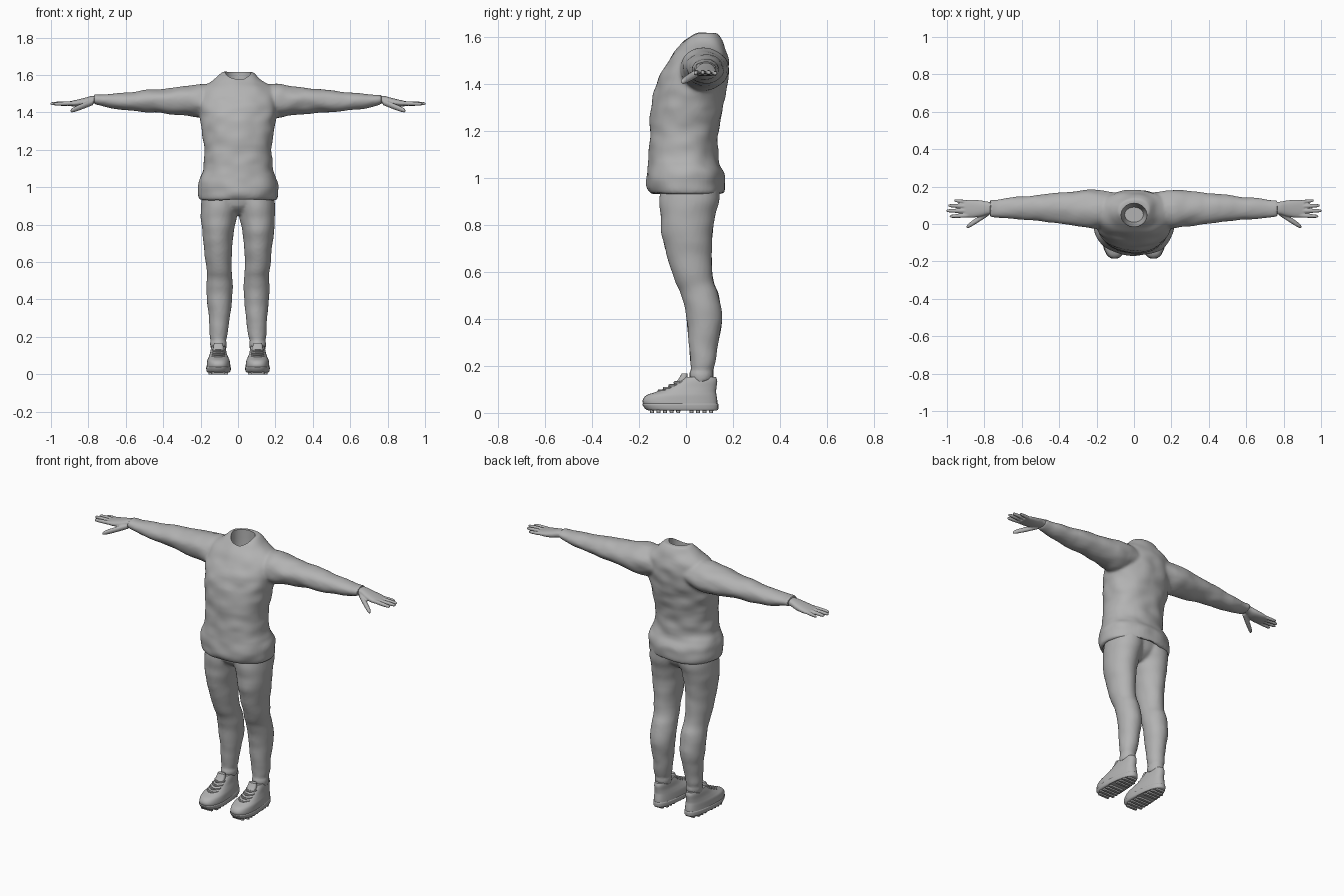
import bpy, bmesh, math
from mathutils import Vector, noise

cube = bpy.data.objects.get("Cube")
if cube:
    bpy.data.objects.remove(cube, do_unlink=True)

grey = bpy.data.materials.new("plain grey")
grey.use_nodes = True
colour = (0.45, 0.45, 0.45, 1)
grey.diffuse_color = colour
for node in grey.node_tree.nodes:
    if node.type == 'BSDF_PRINCIPLED':
        node.inputs["Base Color"].default_value = colour
        node.inputs["Roughness"].default_value = 0.8


def resample(rings, steps=4):
    """Pass a smooth spline through the cross-sections."""
    dense = []
    last = len(rings) - 1
    for i in range(last):
        a, b, c, d = (rings[max(0, min(last, i + k))] for k in (-1, 0, 1, 2))
        for s in range(steps):
            t = s / steps
            dense.append([q + t / 2 * (r - p + t * (2*p - 5*q + 4*r - w + t * (3*(q - r) + w - p)))
                          for p, q, r, w in zip(a, b, c, d)])
    dense.append(list(rings[-1]))
    return dense


def loft(bm, axis, rings, power=1.0, count=32, side=1):
    """Closed body through rings of (position, low u, high u, low v, high v)."""
    loops = []
    for t, u0, u1, v0, v1 in resample(rings):
        loop = []
        for k in range(count):
            angle = math.tau * k / count
            c, s = math.cos(angle), math.sin(angle)
            u = (u0 + u1) / 2 + (u1 - u0) / 2 * math.copysign(abs(c) ** power, c)
            v = (v0 + v1) / 2 + (v1 - v0) / 2 * math.copysign(abs(s) ** power, s)
            co = (side * t, u, v) if axis == 'x' else (side * u, v, t)
            loop.append(bm.verts.new(co))
        loops.append(loop)
    for low, high in zip(loops, loops[1:]):
        for k in range(count):
            j = (k + 1) % count
            bm.faces.new((low[k], low[j], high[j], high[k]))
    bm.faces.new(loops[0][::-1])
    bm.faces.new(loops[-1])


def make_object(name, bm):
    bmesh.ops.recalc_face_normals(bm, faces=bm.faces[:])
    mesh = bpy.data.meshes.new(name)
    bm.to_mesh(mesh)
    bm.free()
    ob = bpy.data.objects.new(name, mesh)
    bpy.context.collection.objects.link(ob)
    return ob


def bake(ob):
    """Turn the modifier stack into plain mesh."""
    bpy.context.view_layer.update()
    graph = bpy.context.evaluated_depsgraph_get()
    mesh = bpy.data.meshes.new_from_object(ob.evaluated_get(graph))
    ob.modifiers.clear()
    ob.data = mesh


def fuse(ob, voxel, rounds):
    """Blend overlapping bodies into one smooth skin."""
    remesh = ob.modifiers.new("fuse", 'REMESH')
    remesh.mode = 'VOXEL'
    remesh.voxel_size = voxel
    soften = ob.modifiers.new("soften", 'SMOOTH')
    soften.factor = 0.5
    soften.iterations = rounds
    bake(ob)


def wrinkle(ob, amount, scale):
    """Shallow cloth folds along the surface normals."""
    moves = [v.normal * amount * noise.noise(Vector(a * b for a, b in zip(v.co, scale)))
             for v in ob.data.vertices]
    for v, move in zip(ob.data.vertices, moves):
        v.co += move


def carve(ob, name, rings):
    bm = bmesh.new()
    loft(bm, 'z', rings)
    cutter = make_object(name, bm)
    cutter.hide_render = True
    cut = ob.modifiers.new("carve", 'BOOLEAN')
    cut.operation = 'DIFFERENCE'
    cut.object = cutter
    bake(ob)
    bpy.data.objects.remove(cutter, do_unlink=True)


def finish(ob, angle=40):
    ob.data.materials.clear()
    ob.data.materials.append(grey)
    for other in bpy.context.selected_objects:
        other.select_set(False)
    ob.select_set(True)
    bpy.context.view_layer.objects.active = ob
    bpy.ops.object.shade_smooth_by_angle(angle=math.radians(angle))


# Sweater: torso and both sleeves, with open neck and hem
torso = [(.932, .207, -.152, .162), (.96, .215, -.165, .167), (1.02, .214, -.167, .163),
         (1.06, .2, -.161, .142), (1.1, .187, -.157, .133), (1.2, .179, -.153, .14),
         (1.3, .193, -.146, .156), (1.4, .206, -.126, .176), (1.47, .21, -.09, .18),
         (1.52, .2, -.056, .176), (1.565, .14, -.026, .162), (1.615, .08, .025, .132)]
sleeve = [(.1, 0, .17, 1.4, 1.54), (.2, -.026, .182, 1.374, 1.551), (.27, -.016, .18, 1.382, 1.543),
          (.35, -.005, .17, 1.392, 1.532), (.45, .007, .161, 1.4, 1.523), (.55, .019, .152, 1.407, 1.51),
          (.65, .029, .142, 1.417, 1.502), (.73, .036, .132, 1.433, 1.494), (.768, .04, .129, 1.443, 1.497)]
bm = bmesh.new()
loft(bm, 'z', [(z, -w, w, front, back) for z, w, front, back in torso], power=.9, count=48)
for side in (1, -1):
    loft(bm, 'x', sleeve, side=side)
sweater = make_object("sweater", bm)
fuse(sweater, .009, 4)
wrinkle(sweater, .007, (11, 11, 17))
carve(sweater, "neck_cutter", [(1.4, -.05, .05, .01, .09), (1.52, -.066, .066, -.012, .108),
                               (1.7, -.07, .07, -.016, .112)])
carve(sweater, "hem_cutter", [(.9, -.2, .2, -.146, .154), (.965, -.2, .2, -.146, .154)])
finish(sweater)

# Trousers: two legs joined by the pelvis
leg = [(.135, .062, .146, .02, .112), (.165, .059, .15, .014, .12), (.18, .063, .146, .021, .117),
       (.21, .055, .152, .018, .124), (.3, .044, .156, .011, .137), (.4, .031, .167, .002, .154),
       (.5, .029, .167, -.019, .14), (.56, .035, .169, -.046, .117), (.65, .034, .179, -.076, .11),
       (.75, .024, .191, -.101, .112), (.85, .006, .199, -.111, .127), (.91, -.01, .199, -.112, .143),
       (.97, -.02, .19, -.11, .143)]
pelvis = [(.855, -.05, .05, -.05, .07), (.9, -.14, .14, -.1, .12), (.97, -.18, .18, -.11, .14)]
bm = bmesh.new()
loft(bm, 'z', pelvis)
for side in (1, -1):
    loft(bm, 'z', leg, side=side)
trousers = make_object("trousers", bm)
fuse(trousers, .009, 3)
wrinkle(trousers, .004, (9, 9, 15))
finish(trousers)

# Hands: palm, four fingers and a thumb
palm = [(.74, .052, .117, 1.45, 1.488), (.78, .051, .119, 1.445, 1.488), (.82, .04, .126, 1.435, 1.478),
        (.87, .034, .13, 1.432, 1.466), (.91, .039, .125, 1.435, 1.457)]
# start x, start y, start z, end x, end y, end z, radius
digits = [(.88, .046, 1.449, .986, .041, 1.445, .0105), (.88, .07, 1.449, 1.004, .071, 1.447, .0105),
          (.88, .093, 1.449, .993, .099, 1.446, .0105), (.87, .115, 1.447, .962, .126, 1.443, .0095),
          (.775, .062, 1.455, .895, -.016, 1.408, .0155)]
for side, name in ((1, "left_hand"), (-1, "right_hand")):
    bm = bmesh.new()
    loft(bm, 'x', palm, power=.85, side=side)
    for *start, radius in digits:
        a, b = Vector(start[:3]), Vector(start[3:])
        rings = []
        for t, swell in ((0, 1), (.4, 1.05), (.75, .95), (.93, .75), (1, .35)):
            p, r = a.lerp(b, t), radius * swell
            rings.append((p.x, p.y - r, p.y + r, p.z - r, p.z + r))
        loft(bm, 'x', rings, count=16, side=side)
    hand = make_object(name, bm)
    fuse(hand, .004, 2)
    finish(hand, 60)

# Shoes: upper, tongue, laces, sole and tread
upper = [(.02, .042, .167, -.165, .132), (.035, .038, .17, -.18, .134), (.055, .039, .169, -.184, .133),
         (.075, .042, .167, -.168, .13), (.09, .047, .162, -.126, .128), (.11, .054, .156, -.078, .13),
         (.135, .058, .152, -.034, .133), (.152, .063, .147, -.01, .128)]
sole = [(.01, .042, .166, -.158, .131), (.016, .037, .171, -.172, .137),
        (.034, .035, .173, -.185, .138), (.04, .038, .17, -.183, .135)]
middle = .105
for side, name in ((1, "left_shoe"), (-1, "right_shoe")):
    bm = bmesh.new()
    loft(bm, 'z', upper, power=.8, side=side)
    loft(bm, 'z', sole, power=.8, side=side)
    loft(bm, 'z', [(.1, .08, .13, -.07, -.02), (.14, .075, .135, -.035, .005), (.168, .08, .13, -.018, .006)],
         power=.7, side=side)
    for y, z in ((-.112, .094), (-.09, .105), (-.066, .117), (-.044, .13)):
        loft(bm, 'x', [(middle + s * .036, y + d - .007, y + d + .007, z - .007, z + .006)
                       for s, d in ((-1, .024), (-.5, .004), (0, -.002), (.5, .004), (1, .024))],
             count=8, side=side)
    for row in range(10):
        y = -.145 + row * .028
        if row != 5:
            half = .052 if 0 < row < 9 else .036
            loft(bm, 'z', [(0, middle - half, middle + half, y - .008, y + .008),
                           (.018, middle - half, middle + half, y - .01, y + .01)],
                 power=.3, count=16, side=side)
    # Narrow the heel
    for v in bm.verts:
        v.co.x = side * middle + (v.co.x - side * middle) * min(1, .9 - 1.1 * v.co.y)
    finish(make_object(name, bm))
